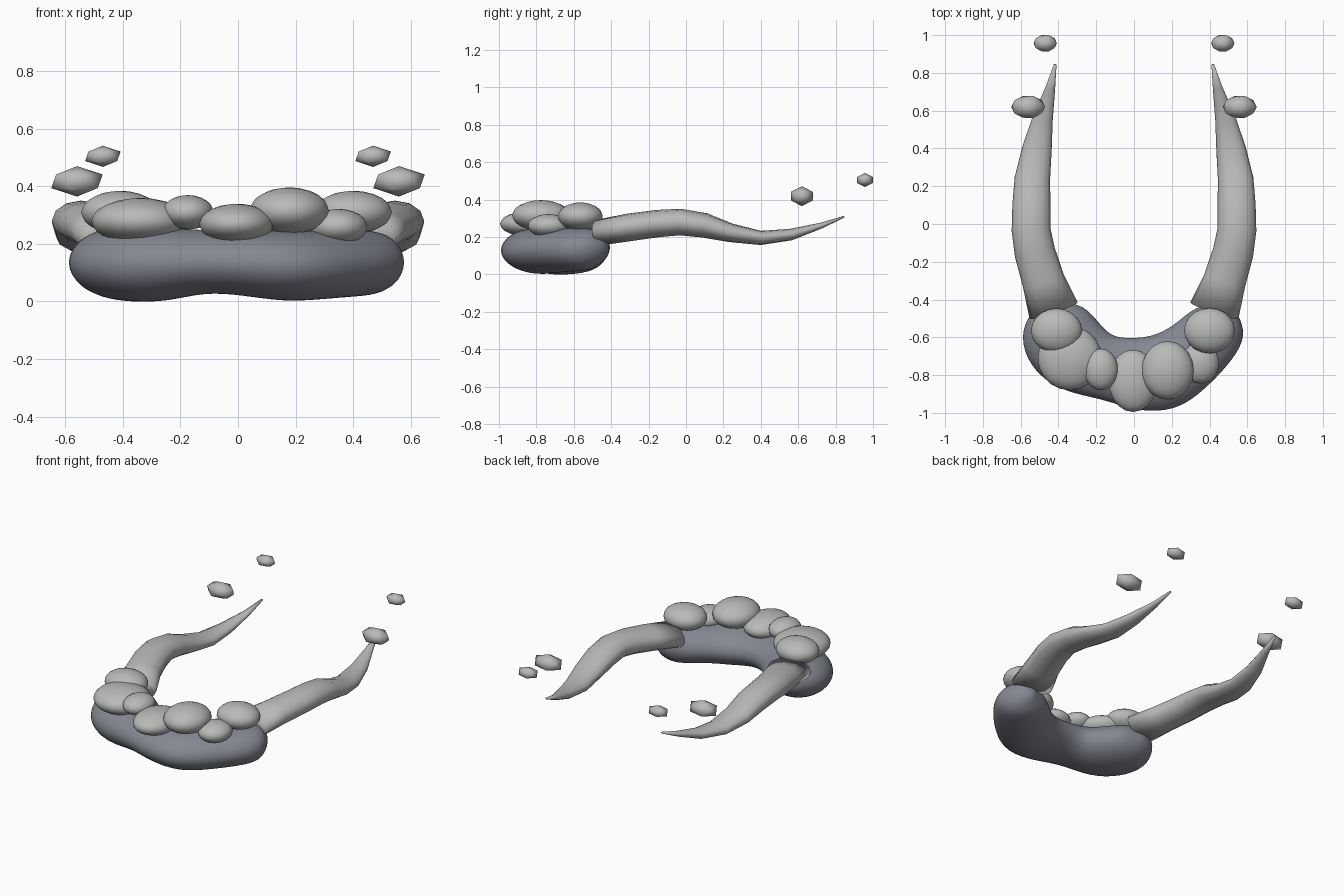
import bpy, bmesh, math
from mathutils import Vector

if "Cube" in bpy.data.objects:
    bpy.data.objects.remove(bpy.data.objects["Cube"])


def material(name, rgb):
    m = bpy.data.materials.new(name)
    m.diffuse_color = (*rgb, 1)
    m.use_nodes = True
    m.node_tree.nodes["Principled BSDF"].inputs["Base Color"].default_value = m.diffuse_color
    return m


DARK = material("storm grey", (0.235, 0.245, 0.29))
LIGHT = material("pale grey", (0.48, 0.495, 0.48))


def finish(bm, name, mat):
    bmesh.ops.recalc_face_normals(bm, faces=bm.faces)
    for f in bm.faces:
        f.smooth = True
    me = bpy.data.meshes.new(name)
    bm.to_mesh(me)
    bm.free()
    me.materials.append(mat)
    ob = bpy.data.objects.new(name, me)
    bpy.context.collection.objects.link(ob)
    return ob


def loft(rings, name, mat):
    """Bridge equal rings of points and cap both ends."""
    bm = bmesh.new()
    vs = [[bm.verts.new(p) for p in r] for r in rings]
    n = len(vs[0])
    for a, b in zip(vs, vs[1:]):
        for i in range(n):
            j = (i + 1) % n
            bm.faces.new((a[i], a[j], b[j], b[i]))
    bm.faces.new(vs[0])
    bm.faces.new(vs[-1])
    return finish(bm, name, mat)


def ellipse(c, u, w, n, k=1.0):
    return [c + (u * math.cos(2 * math.pi * i / n) + w * math.sin(2 * math.pi * i / n)) * k
            for i in range(n)]


def blob(name, c, r, sub):
    bm = bmesh.new()
    bmesh.ops.create_icosphere(bm, subdivisions=sub, radius=1)
    for v in bm.verts:
        v.co = Vector([c[i] + r[i] * v.co[i] for i in range(3)])
    return finish(bm, name, LIGHT)


# Dark crescent cloud base: outer xy, inner xy, bottom z, top z
sections = [
    (-0.55, -0.47, -0.36, -0.415, 0.07, 0.22),
    (-0.61, -0.59, -0.26, -0.43, 0.01, 0.26),
    (-0.56, -0.76, -0.19, -0.51, -0.005, 0.265),
    (-0.40, -0.89, -0.13, -0.58, -0.005, 0.26),
    (-0.16, -0.93, -0.07, -0.60, 0.03, 0.25),
    (0.00, -0.995, 0.02, -0.60, 0.02, 0.25),
    (0.22, -1.0, 0.11, -0.585, -0.005, 0.25),
    (0.38, -0.88, 0.20, -0.54, 0.005, 0.25),
    (0.53, -0.72, 0.28, -0.47, 0.015, 0.25),
    (0.60, -0.59, 0.34, -0.435, 0.02, 0.25),
    (0.55, -0.47, 0.41, -0.42, 0.07, 0.22),
]
rings = []
for k, (ox, oy, ix, iy, zb, zt) in enumerate(sections):
    c = Vector(((ox + ix) / 2, (oy + iy) / 2, (zb + zt) / 2))
    u = Vector(((ox - ix) / 2, (oy - iy) / 2, 0))
    w = Vector((0, 0, (zt - zb) / 2))
    ring = ellipse(c, u, w, 16)
    tip = ellipse(c + Vector((0, 0.03, 0)), u, w, 16, 0.4)
    rings += [tip, ring] if k == 0 else [ring, tip] if k == len(sections) - 1 else [ring]
base = loft(rings, "cloud_base", DARK)
sub = base.modifiers.new("smooth", "SUBSURF")
sub.levels = sub.render_levels = 2

# Pale puffs sitting on the base
puffs = [
    ((-0.41, -0.565, 0.31), (0.135, 0.118, 0.075)),
    ((-0.34, -0.71, 0.28), (0.17, 0.17, 0.08)),
    ((-0.175, -0.77, 0.31), (0.09, 0.11, 0.06)),
    ((-0.005, -0.83, 0.27), (0.13, 0.165, 0.07)),
    ((0.178, -0.775, 0.315), (0.138, 0.155, 0.082)),
    ((0.35, -0.735, 0.26), (0.10, 0.11, 0.062)),
    ((0.40, -0.565, 0.31), (0.135, 0.12, 0.075)),
]
for i, (c, r) in enumerate(puffs):
    blob(f"puff_{i + 1}", c, r, 3)

# Curling wisps: centre x, y, z, half width, half height
wisp = [
    (0.425, -0.46, 0.225, 0.135, 0.07),
    (0.48, -0.30, 0.252, 0.113, 0.074),
    (0.525, -0.15, 0.272, 0.108, 0.073),
    (0.545, -0.03, 0.28, 0.103, 0.071),
    (0.543, 0.10, 0.262, 0.101, 0.066),
    (0.538, 0.24, 0.222, 0.094, 0.05),
    (0.513, 0.40, 0.195, 0.078, 0.038),
    (0.483, 0.56, 0.213, 0.054, 0.031),
    (0.443, 0.72, 0.26, 0.026, 0.016),
    (0.417, 0.845, 0.308, 0.007, 0.005),
]
for side, s in (("left", -1), ("right", 1)):
    pts = [Vector((s * p[0], p[1], p[2])) for p in wisp]
    rings = []
    for i, p in enumerate(wisp):
        t = pts[min(i + 1, len(pts) - 1)] - pts[max(i - 1, 0)]
        u = Vector((t.y, -t.x, 0)).normalized()
        w = u.cross(t).normalized()
        rings.append(ellipse(pts[i], u * p[3], w * p[4], 12))
    loft(rings, f"wisp_{side}", LIGHT)
    # Faceted drifting bits near the tips
    blob(f"large_bit_{side}", (s * 0.56, 0.62, 0.418), (0.1, 0.068, 0.053), 1)
    blob(f"small_bit_{side}", (s * 0.47, 0.957, 0.505), (0.069, 0.05, 0.037), 1)
